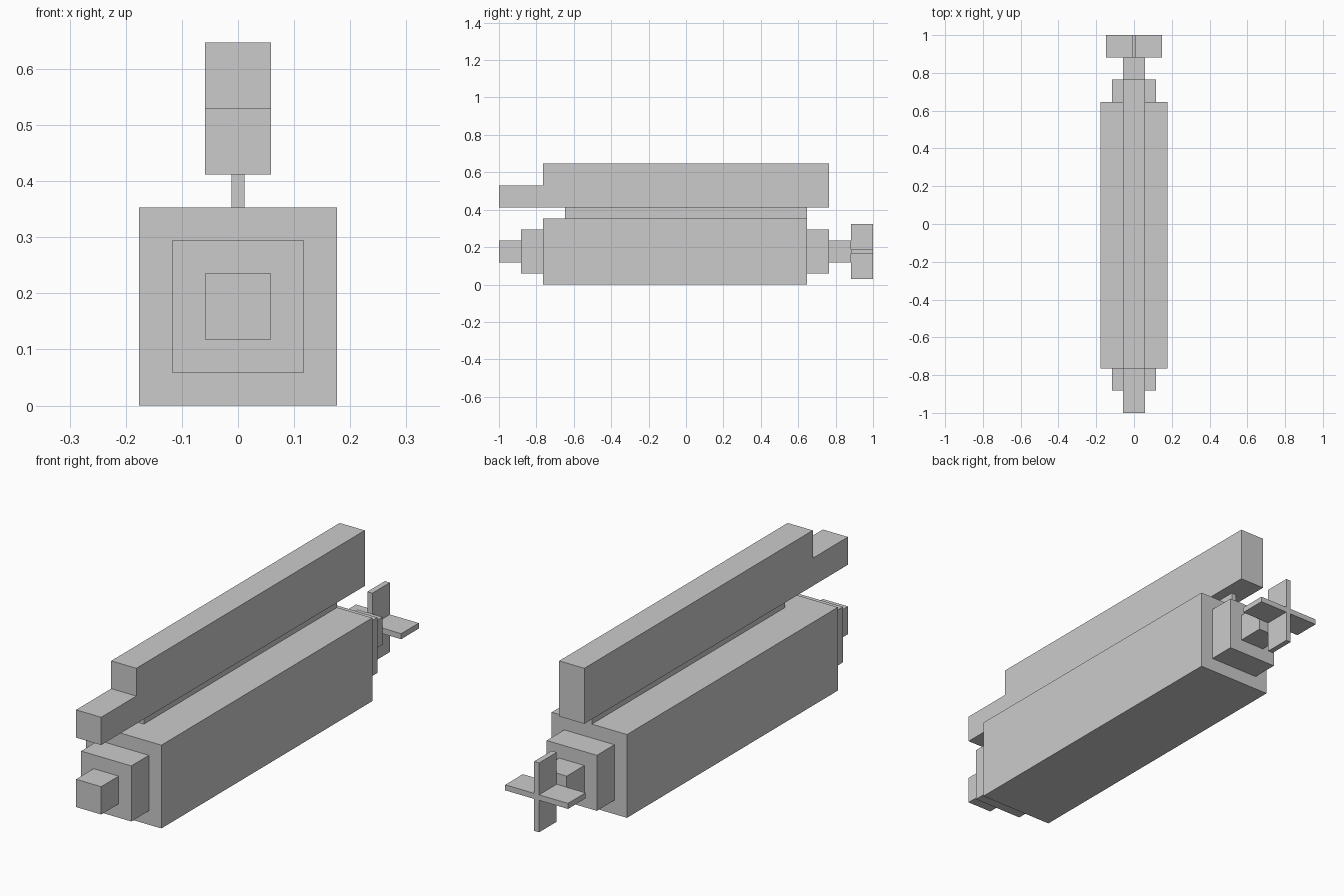
import bpy
import bmesh
from mathutils import Vector

if "Cube" in bpy.data.objects:
    bpy.data.objects.remove(bpy.data.objects["Cube"])

U = 2 / 17          # modelling grid unit
MID = 1.5 * U       # height of the lower body's axis


def box(name, x, y, z):
    """Box from (min, max) ranges on each axis."""
    bm = bmesh.new()
    bmesh.ops.create_cube(bm, size=1)
    for v in bm.verts:
        v.co = Vector([r[0] if c < 0 else r[1] for c, r in zip(v.co, (x, y, z))])
    mesh = bpy.data.meshes.new(name)
    bm.to_mesh(mesh)
    bm.free()
    obj = bpy.data.objects.new(name, mesh)
    bpy.context.collection.objects.link(obj)
    return obj


def axial(name, width, y0, y1, height=None):
    """Box centred on the lower body's axis, y in grid units from the front."""
    w, h = width * U / 2, (height or width) * U / 2
    return box(name, (-w, w), (y0 * U - 1, y1 * U - 1), (MID - h, MID + h))


# Lower body with stepped nose and tail
axial("main_body", 3, 2, 14)
axial("nose_step", 2, 1, 2)
axial("nose_tip", 1, 0, 1)
axial("tail_step", 2, 14, 15)
axial("tail_tip", 1, 15, 16)

# Crossed tail fins
axial("vertical_fin", 0.2, 16, 17, 2.5)
axial("horizontal_fin", 2.5, 16, 17, 0.2)

# Thin web joining the lower body to the upper beam
axial_y = (3 * U - 1, 14 * U - 1)
box("web", (-0.1 * U, 0.1 * U), axial_y, (3 * U, 3.5 * U))

# Upper beam with low front step
half = (-U / 2, U / 2)
box("upper_beam", half, (2 * U - 1, 15 * U - 1), (3.5 * U, 5.5 * U))
box("beam_front_step", half, (-1, 2 * U - 1), (3.5 * U, 4.5 * U))
